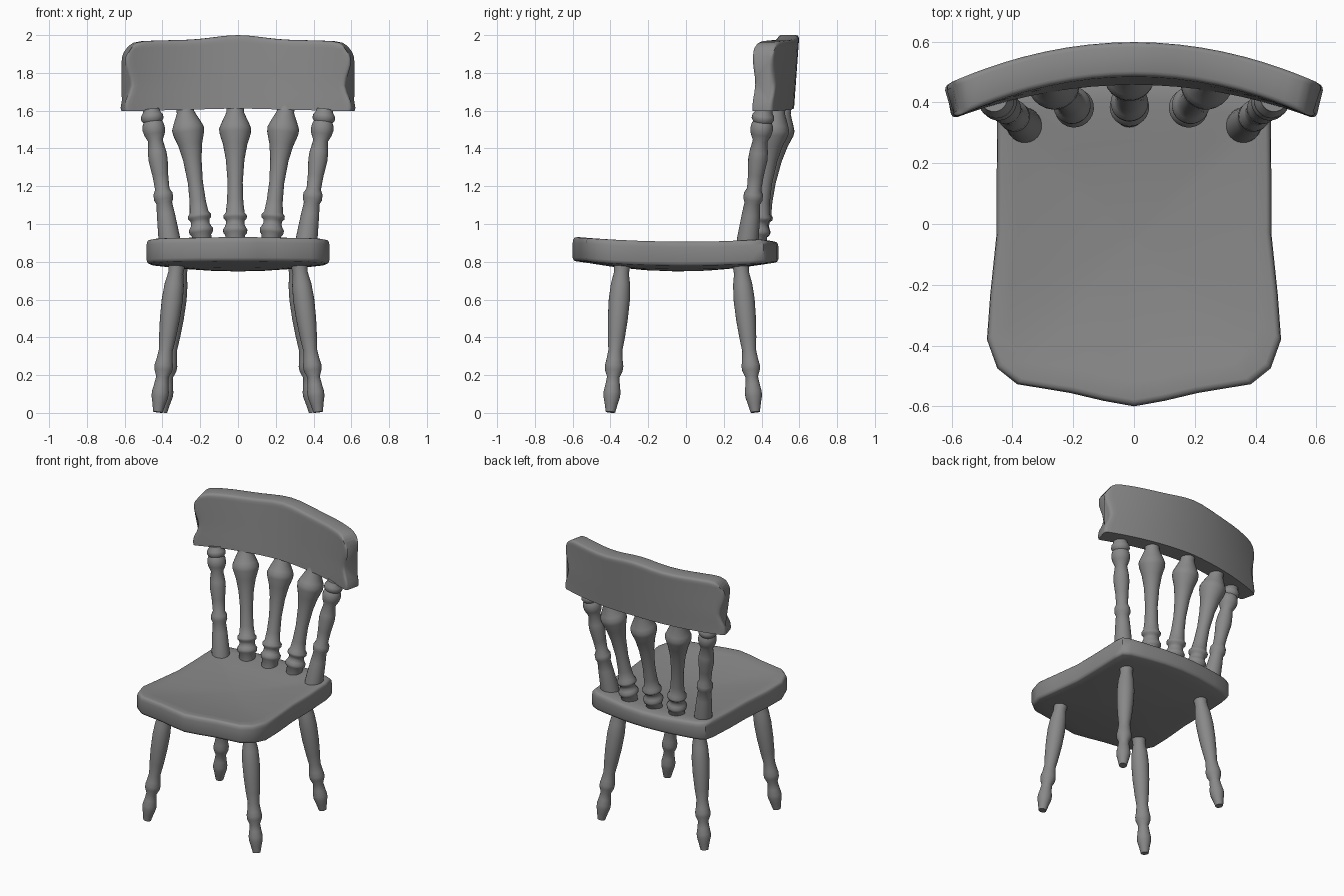
import bpy, bmesh, math
from mathutils import Vector

if "Cube" in bpy.data.objects:
    bpy.data.objects.remove(bpy.data.objects["Cube"])

# Dark grey finish shared by all parts
grey = bpy.data.materials.new("dark_grey")
grey.diffuse_color = (.25, .25, .25, 1)
grey.use_nodes = True
grey.node_tree.nodes["Principled BSDF"].inputs["Base Color"].default_value = grey.diffuse_color


def finish(name, bm):
    bmesh.ops.recalc_face_normals(bm, faces=bm.faces)
    me = bpy.data.meshes.new(name)
    bm.to_mesh(me)
    bm.free()
    me.materials.append(grey)
    ob = bpy.data.objects.new(name, me)
    bpy.context.collection.objects.link(ob)
    return ob


def loft(name, rings):
    """Skin closed rings of equal length and cap both ends."""
    bm = bmesh.new()
    loops = [[bm.verts.new(p) for p in r] for r in rings]
    n = len(loops[0])
    for a, b in zip(loops, loops[1:]):
        for i in range(n):
            j = (i + 1) % n
            bm.faces.new((a[i], a[j], b[j], b[i]))
    bm.faces.new(loops[0])
    bm.faces.new(loops[-1])
    return finish(name, bm)


def interp(table, t):
    for (a, fa), (b, fb) in zip(table, table[1:]):
        if t <= b:
            return fa + (fb - fa) * (t - a) / (b - a)
    return table[-1][1]


def turned(name, profile, foot, top, bow=1.0, sides=24):
    """Turned post: (z, radius) profile along the axis from foot to top."""
    foot, top = Vector(foot), Vector(top)
    rot = (top - foot).to_track_quat('Z', 'Y')
    rings = []
    for z, r in profile:
        t = (z - foot.z) / (top.z - foot.z)
        s = max(t, 0) ** bow
        c = Vector((foot.x + (top.x - foot.x) * s, foot.y + (top.y - foot.y) * s, z))
        rings.append([c + rot @ Vector((r * math.cos(k * math.tau / sides),
                                        r * math.sin(k * math.tau / sides), 0))
                      for k in range(sides)])
    return loft(name, rings)


# Seat: half outline mirrored, lofted through a rounded rim with a dished surface
half = [(0, -.60), (.10, -.582), (.21, -.556), (.385, -.527), (.45, -.475), (.484, -.38),
        (.473, -.23), (.452, -.03), (.452, .15), (.45, .34), (.44, .41), (.39, .437),
        (.28, .46), (.14, .482), (0, .49)]
outline = half + [(-x, y) for x, y in half[-2:0:-1]]


def seat_ring(scale, z, sag):
    ring = []
    for x, y in outline:
        px, py = x * scale, -.05 + (y + .05) * scale
        bend = .024 * max(0, 1 - (py / .56) ** 2)
        back_drop = .02 * max(0, (py - .40) / .09)
        ring.append((px, py, z - bend - sag - (back_drop if z > .86 else 0)))
    return ring


seat_profile = [(.02, .803, .030), (.3, .803, .027), (.6, .803, .018), (.85, .803, .006),
                (.97, .803, 0), (.988, .807, 0), (1, .822, 0), (1, .900, 0),
                (.995, .917, 0), (.982, .927, 0), (.96, .93, 0), (.85, .93, .005),
                (.6, .93, .016), (.3, .93, .024), (.02, .93, .027)]
loft("seat", [seat_ring(*p) for p in seat_profile])

# Legs
leg = [(.004, .025), (.05, .035), (.085, .044), (.11, .045), (.15, .038), (.19, .033),
       (.225, .047), (.25, .049), (.28, .043), (.33, .037), (.40, .045), (.50, .053),
       (.60, .056), (.68, .051), (.74, .040), (.775, .043), (.83, .05)]
# Outer back posts
post = [(.86, .058), (.93, .057), (1.05, .048), (1.11, .042), (1.13, .051), (1.16, .051),
        (1.185, .038), (1.26, .042), (1.34, .051), (1.38, .049), (1.44, .039), (1.475, .055),
        (1.50, .060), (1.525, .057), (1.54, .050), (1.555, .060), (1.575, .058),
        (1.592, .046), (1.606, .044)]
# Flared inner spindles
spindle = [(.87, .052), (.94, .052), (.952, .062), (.97, .065), (.985, .055), (1.00, .049),
           (1.02, .050), (1.03, .061), (1.045, .062), (1.06, .050), (1.12, .043),
           (1.22, .040), (1.34, .049), (1.42, .064), (1.48, .083), (1.505, .085),
           (1.53, .075), (1.59, .047), (1.622, .045)]

for side, s in (("left", -1), ("right", 1)):
    turned("front_leg_" + side, leg, (s * .425, -.40, 0), (s * .318, -.335, .83))
    turned("back_leg_" + side, leg, (s * .400, .367, 0), (s * .300, .285, .83))
    turned("back_post_" + side, post, (s * .355, .32, .86), (s * .468, .42, 1.66))
    turned("spindle_" + side, spindle, (s * .18 - .008, .372, .87),
           (s * .274 - .014, .49, 1.66), 1.2)
turned("spindle_centre", spindle, (-.015, .365, .87), (-.015, .522, 1.66))

# Crest rail: curved board with scalloped ends, a crowned top and softened edges
ends = [(0, .608), (.06, .612), (.17, .606), (.3, .588), (.42, .578), (.55, .584),
        (.72, .603), (.85, .607), (.93, .603), (1, .585)]
crown = [(0, 2.0), (.12, 1.996), (.24, 1.987), (.36, 1.979), (.5, 1.974), (.7, 1.972),
         (.86, 1.968), (.93, 1.96), (.97, 1.945), (1, 1.915)]
rows = [0, .06, .12, .17, .24, .3, .36, .42, .48, .55, .65, .75, .83, .9, .946, .976, .992, 1]
us = [0, .12, .24, .36, .48, .6, .7, .79, .86, .93, .967, .985, .995, 1]
us = [-u for u in us[:0:-1]] + us


def soften(d, r=.021):
    """Thickness factor at distance d from a rounded edge."""
    return 1 if d >= r else 1 - .3 * (1 - math.sqrt(1 - (1 - d / r) ** 2))


def rail_point(u, v, off):
    a = abs(u)
    x = u * interp(ends, v)
    bottom = 1.612 - .015 * a
    z = bottom + (interp(crown, a) - bottom) * v
    y = .543 - .38 * x * x - .028 * (1 - v) * (1 - a * a)
    off *= soften((1 - a) * .6) * soften((1 - v) * .37)
    n = Vector((.4 * x, 1)).normalized() * off
    return (x + n.x, y + n.y, z)


rail = loft("crest_rail", [[rail_point(u, v, -.057) for v in rows] +
                           [rail_point(u, v, .057) for v in rows[::-1]] for u in us])

# Smooth shading
bpy.ops.object.select_all(action='SELECT')
bpy.context.view_layer.objects.active = rail
bpy.ops.object.shade_smooth_by_angle(angle=math.radians(50))
